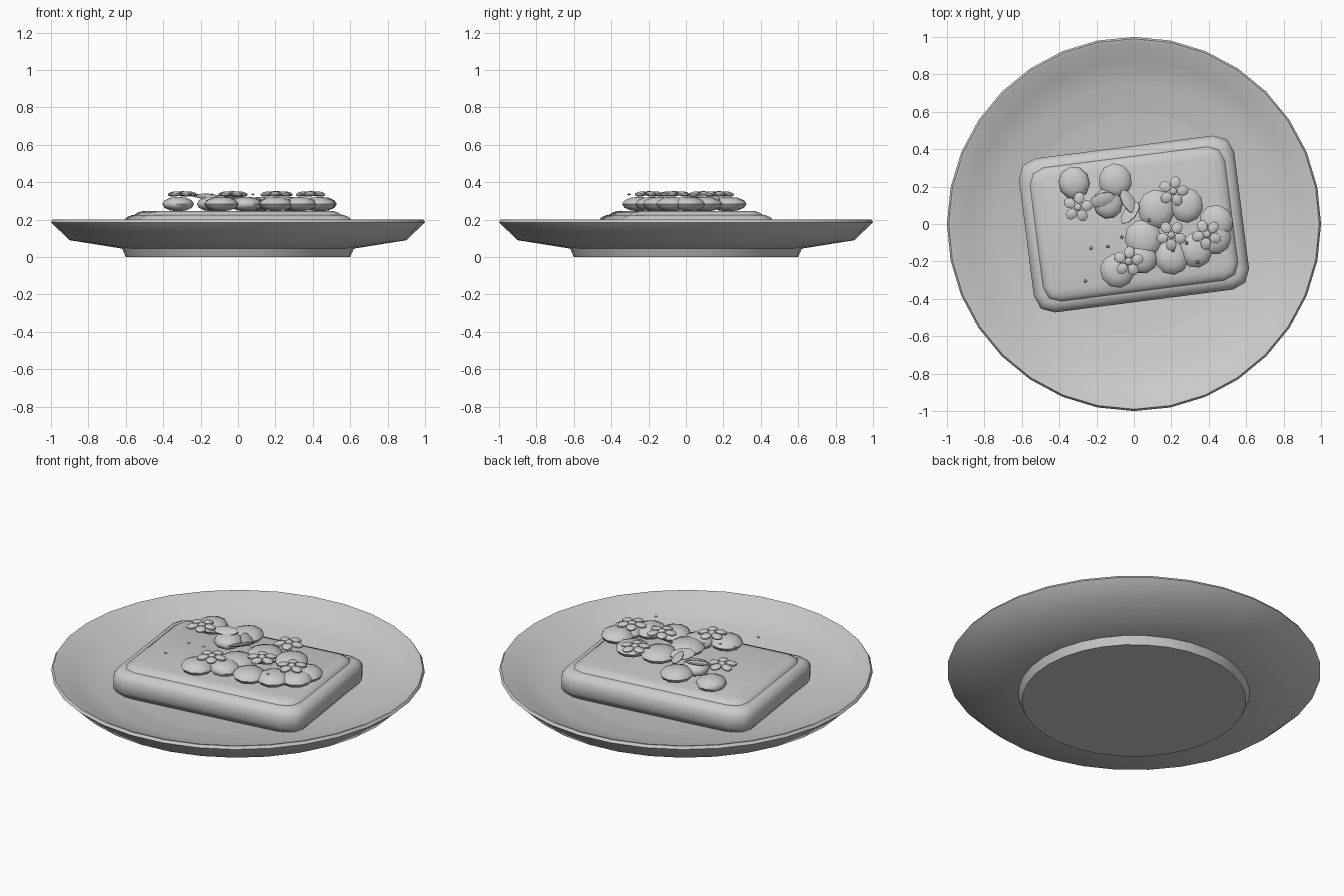
import bpy, bmesh, math, random
from mathutils import Matrix, Vector, Euler

random.seed(4)
cube = bpy.data.objects.get("Cube")
if cube:
    bpy.data.objects.remove(cube, do_unlink=True)

grey = bpy.data.materials.new("plain grey")
grey.use_nodes = True
colour = (0.6, 0.6, 0.6, 1)
grey.diffuse_color = colour
grey.node_tree.nodes["Principled BSDF"].inputs["Base Color"].default_value = colour


def finish(name, bm, angle=None):
    """Turn a bmesh into a named object, smooth below the given angle."""
    bmesh.ops.recalc_face_normals(bm, faces=bm.faces)
    mesh = bpy.data.meshes.new(name)
    bm.to_mesh(mesh)
    bm.free()
    mesh.materials.append(grey)
    obj = bpy.data.objects.new(name, mesh)
    bpy.context.collection.objects.link(obj)
    if angle:
        bpy.ops.object.select_all(action="DESELECT")
        obj.select_set(True)
        bpy.context.view_layer.objects.active = obj
        bpy.ops.object.shade_smooth_by_angle(angle=math.radians(angle))
    return obj


def loft(name, rings, angle):
    """Join equal rings of points and cap both ends."""
    bm = bmesh.new()
    loops = [[bm.verts.new(p) for p in ring] for ring in rings]
    n = len(loops[0])
    for a, b in zip(loops, loops[1:]):
        for i in range(n):
            j = (i + 1) % n
            bm.faces.new((a[i], a[j], b[j], b[i]))
    bm.faces.new(loops[0])
    bm.faces.new(loops[-1])
    return finish(name, bm, angle)


def circle(r, z, n=32):
    return [(r * math.cos(math.tau * i / n), r * math.sin(math.tau * i / n), z)
            for i in range(n)]


def rounded_rect(w, d, r, z, turn=math.radians(7.3), steps=2):
    """Rectangle with rounded corners, turned a little on the plate."""
    spin = Matrix.Rotation(turn, 3, "Z")
    points = []
    for k, (sx, sy) in enumerate([(1, 1), (-1, 1), (-1, -1), (1, -1)]):
        for s in range(steps + 1):
            a = (k + s / steps) * math.pi / 2
            points.append(spin @ Vector((sx * (w - r) + r * math.cos(a),
                                         sy * (d - r) + r * math.sin(a), z)))
    return points


def add_ball(bm, place, size, turn=(0, 0, 0), segments=10, rings=6):
    matrix = (Matrix.Translation(place) @ Euler(turn).to_matrix().to_4x4()
              @ Matrix.Diagonal((*size, 1)))
    bmesh.ops.create_uvsphere(bm, u_segments=segments, v_segments=rings,
                              radius=1, matrix=matrix)


# Plate: foot, flared wall, rim and shallow dish
plate_profile = [(0.60, 0), (0.62, 0.045), (0.90, 0.09), (1.0, 0.185), (0.99, 0.2),
                 (0.975, 0.197), (0.88, 0.145), (0.74, 0.105), (0.605, 0.085),
                 (0.585, 0.08)]
loft("plate", [circle(r, z) for r, z in plate_profile], 50)

# Slab: broad lower layer and slightly smaller top layer
slab_profile = [(0.03, 0.08), (0, 0.12), (0, 0.185), (0.02, 0.212), (0.05, 0.225)]
loft("slab_base", [rounded_rect(0.58 - i, 0.415 - i, 0.1 - i, z)
                   for i, z in slab_profile], 60)
top_profile = [(0, 0.2), (0, 0.222), (0.03, 0.24), (0.06, 0.247)]
loft("slab_top", [rounded_rect(0.53 - i, 0.365 - i, 0.09 - i, z)
                  for i, z in top_profile], 60)

# Round flattened pieces on the slab
pieces = [(-0.32, 0.22, 0.085), (-0.10, 0.23, 0.09), (-0.14, 0.11, 0.08),
          (0.12, 0.08, 0.10), (0.28, 0.10, 0.09), (0.05, -0.08, 0.10),
          (0.04, -0.18, 0.085), (-0.09, -0.25, 0.09), (0.20, -0.18, 0.09),
          (0.33, -0.14, 0.09), (0.44, 0.01, 0.09), (0.43, -0.07, 0.09)]
for i, (x, y, r) in enumerate(pieces):
    bm = bmesh.new()
    add_ball(bm, (x, y, 0.283), (r, r * 1.05, 0.039),
             (0, 0, random.uniform(0, 1)))
    finish(f"round_piece_{i + 1}", bm, 60)

# Small five-petal flowers
for i, (x, y) in enumerate([(-0.30, 0.09), (0.21, 0.175), (-0.03, -0.20),
                            (0.20, -0.06), (0.39, -0.055)]):
    bm = bmesh.new()
    start = random.uniform(0, 1)
    for k in range(5):
        a = start + k * math.tau / 5
        add_ball(bm, (x + 0.05 * math.cos(a), y + 0.05 * math.sin(a), 0.337),
                 (0.034, 0.03, 0.013), (0, 0.15, a), 8, 5)
    add_ball(bm, (x, y, 0.34), (0.022, 0.022, 0.014), segments=8, rings=5)
    finish(f"flower_{i + 1}", bm, 50)

# Tilted leaves between the pieces
for i, (x, y, z, a, tilt) in enumerate([(-0.03, 0.12, 0.315, 2.1, 0.5),
                                        (-0.02, 0.06, 0.31, 0.9, -0.5),
                                        (-0.17, 0.13, 0.325, 0.3, 0.25)]):
    bm = bmesh.new()
    add_ball(bm, (x, y, z), (0.075, 0.04, 0.011), (tilt, 0, a), 8, 5)
    finish(f"leaf_{i + 1}", bm, 50)

# Tiny scattered crumbs
bm = bmesh.new()
for x, y in [(-0.23, -0.13), (-0.14, -0.12), (-0.065, -0.07), (-0.26, -0.305),
             (0.08, 0.02), (0.28, -0.10), (0.34, -0.205), (0.21, -0.14)]:
    add_ball(bm, (x, y, 0.335), (0.012, 0.012, 0.007),
             (0, 0, random.uniform(0, 1)), 4, 2)
finish("crumbs", bm)
